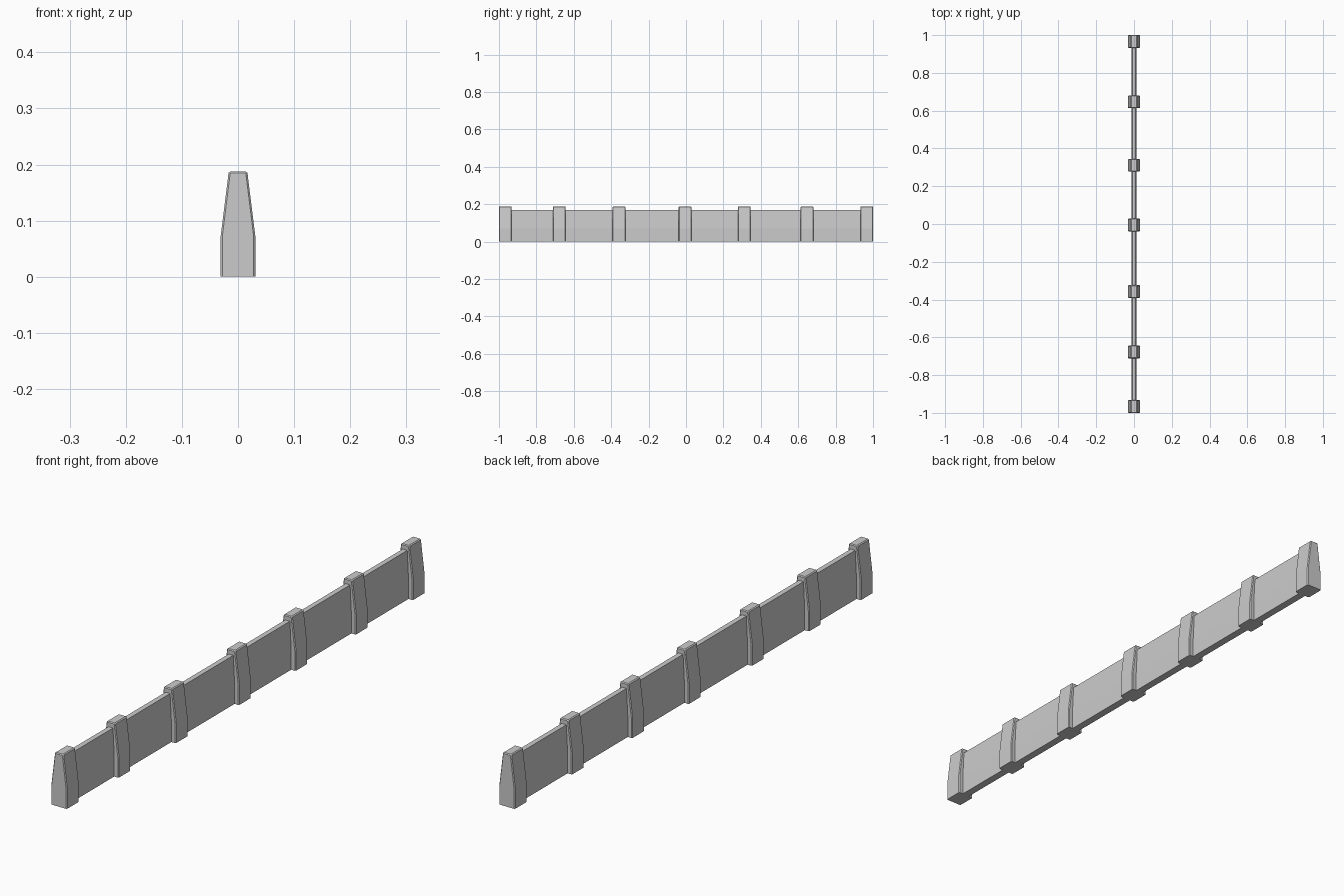
import bpy
import bmesh

if "Cube" in bpy.data.objects:
    bpy.data.objects.remove(bpy.data.objects["Cube"])


def prism(name, profile, y0, y1, bevel=0.0):
    """Extrude an x/z profile along y, optionally chamfering all but base and crease edges."""
    bm = bmesh.new()
    a = [bm.verts.new((x, y0, z)) for x, z in profile]
    b = [bm.verts.new((x, y1, z)) for x, z in profile]
    n = len(profile)
    bm.faces.new(a)
    bm.faces.new(b[::-1])
    for i in range(n):
        j = (i + 1) % n
        bm.faces.new((a[i], b[i], b[j], a[j]))
    bmesh.ops.recalc_face_normals(bm, faces=bm.faces)
    if bevel:
        top = max(z for _, z in profile)
        edges = []
        for e in bm.edges:
            p, q = (v.co for v in e.verts)
            base = max(p.z, q.z) < 1e-6
            crease = abs(p.y - q.y) > 1e-6 and p.z < top - 1e-6
            if not base and not crease:
                edges.append(e)
        bmesh.ops.bevel(bm, geom=edges, offset=bevel, offset_type='OFFSET',
                        segments=1, profile=0.5, affect='EDGES')
    mesh = bpy.data.meshes.new(name)
    bm.to_mesh(mesh)
    bm.free()
    obj = bpy.data.objects.new(name, mesh)
    bpy.context.collection.objects.link(obj)
    return obj


def tapered(base, top, knee, height):
    """Symmetric profile: straight lower part, sloped upper part."""
    right = [(base, 0), (base, knee), (top, height)]
    return right + [(-x, z) for x, z in reversed(right)]


# Long thin wall panel
prism("wall_panel", tapered(0.014, 0.009, 0.072, 0.17), -0.965, 0.965)

# Unevenly spaced buttress posts
half = 0.034
for i, y in enumerate((-0.966, -0.677, -0.358, -0.005, 0.311, 0.647, 0.966)):
    prism(f"post_{i + 1}", tapered(0.031, 0.0165, 0.071, 0.188),
          y - half, y + half, 0.003)
